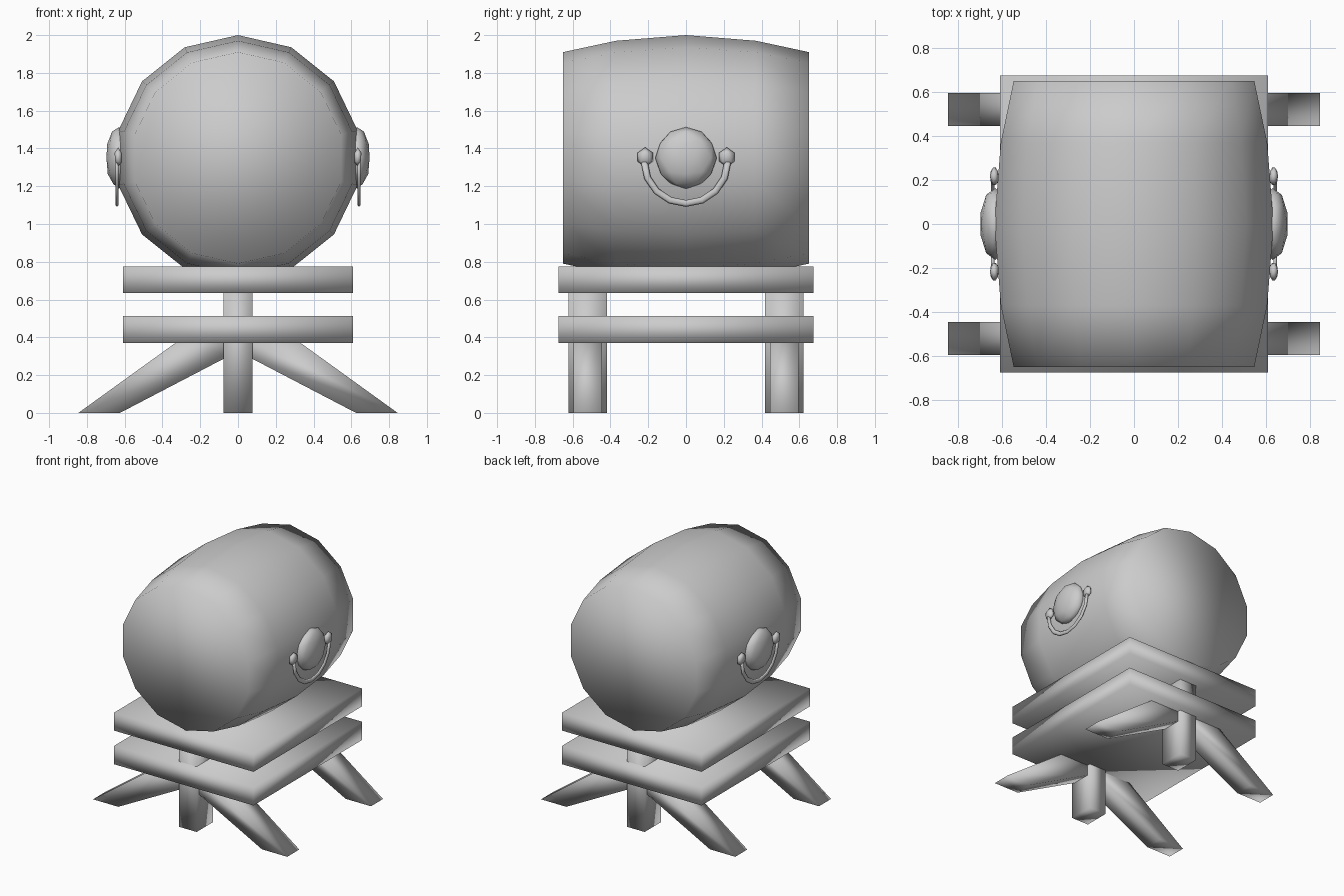
import bpy, bmesh, math
from mathutils import Matrix, Vector

cube = bpy.data.objects.get("Cube")
if cube:
    bpy.data.objects.remove(cube, do_unlink=True)

grey = bpy.data.materials.new("plain grey")
grey.use_nodes = True
grey.diffuse_color = (0.6, 0.6, 0.6, 1)
grey.node_tree.nodes["Principled BSDF"].inputs["Base Color"].default_value = (0.6, 0.6, 0.6, 1)


def finish(name, bm):
    bmesh.ops.recalc_face_normals(bm, faces=bm.faces)
    for f in bm.faces:
        f.smooth = True
    me = bpy.data.meshes.new(name)
    bm.to_mesh(me)
    bm.free()
    me.materials.append(grey)
    ob = bpy.data.objects.new(name, me)
    bpy.context.collection.objects.link(ob)
    return ob


def box(name, size, centre):
    bm = bmesh.new()
    bmesh.ops.create_cube(bm, size=1, matrix=Matrix.Translation(centre) @ Matrix.Diagonal((*size, 1)))
    return finish(name, bm)


def pebble(name, size, centre, detail):
    bm = bmesh.new()
    bmesh.ops.create_icosphere(bm, subdivisions=detail, radius=1,
                               matrix=Matrix.Translation(centre) @ Matrix.Diagonal((*size, 1)))
    return finish(name, bm)


def skin(name, rings):
    """Bridge a list of point rings and cap both ends."""
    bm = bmesh.new()
    loops = [[bm.verts.new(p) for p in ring] for ring in rings]
    n = len(loops[0])
    for a, b in zip(loops, loops[1:]):
        for i in range(n):
            j = (i + 1) % n
            bm.faces.new((a[i], a[j], b[j], b[i]))
    bm.faces.new(loops[0])
    bm.faces.new(loops[-1])
    return finish(name, bm)


# Barrel lying along y, fourteen sides, bulging in the middle
SIDES, AXIS_Z = 14, 1.35
profile = [(-0.65, 0.56), (-0.37, 0.62), (0, 0.65), (0.37, 0.62), (0.65, 0.56)]
skin("barrel", [[(r * math.sin(math.tau * i / SIDES), y, AXIS_Z + r * math.cos(math.tau * i / SIDES))
                 for i in range(SIDES)] for y, r in profile])

# Two stacked boards
box("upper_board", (1.215, 1.35, 0.14), (0, 0, 0.705))
box("lower_board", (1.215, 1.35, 0.143), (0, 0, 0.442))

# Upright posts and splayed legs
leg = [(0.625, 0), (0.845, 0), (0.29, 0.4), (0.05, 0.4), (0.05, 0.3)]
for end, y in (("front", -0.52), ("back", 0.52)):
    box(end + "_post", (0.152, 0.205, 0.66), (0, y, 0.33))
    for side, s in (("left", 1), ("right", -1)):
        skin(f"{end}_{side}_leg", [[(s * x, y + d, z) for x, z in leg] for d in (-0.075, 0.075)])

# Knob, drop handle and its two mounts on each flank
for side, turn in (("left", 0), ("right", math.pi)):
    parts = [pebble(side + "_knob", (0.07, 0.163, 0.163), (0.63, 0, AXIS_Z), 2)]
    for k in (-1, 1):
        parts.append(pebble(f"{side}_handle_mount_{'front' if k < 0 else 'back'}",
                            (0.022, 0.047, 0.052), (0.634, k * 0.216, AXIS_Z + 0.004), 1))
    rings = []
    for i in range(9):
        a = math.pi * (1 + i / 8)
        out = Vector((0, math.cos(a), math.sin(a)))
        mid = Vector((0.641, 0, AXIS_Z - 0.02)) + out * 0.221
        rings.append([mid + out * 0.018 * math.cos(t) + Vector((0.009 * math.sin(t), 0, 0))
                      for t in (math.tau * j / 6 for j in range(6))])
    parts.append(skin(side + "_handle", rings))
    for ob in parts:
        ob.data.transform(Matrix.Rotation(turn, 4, "Z"))
